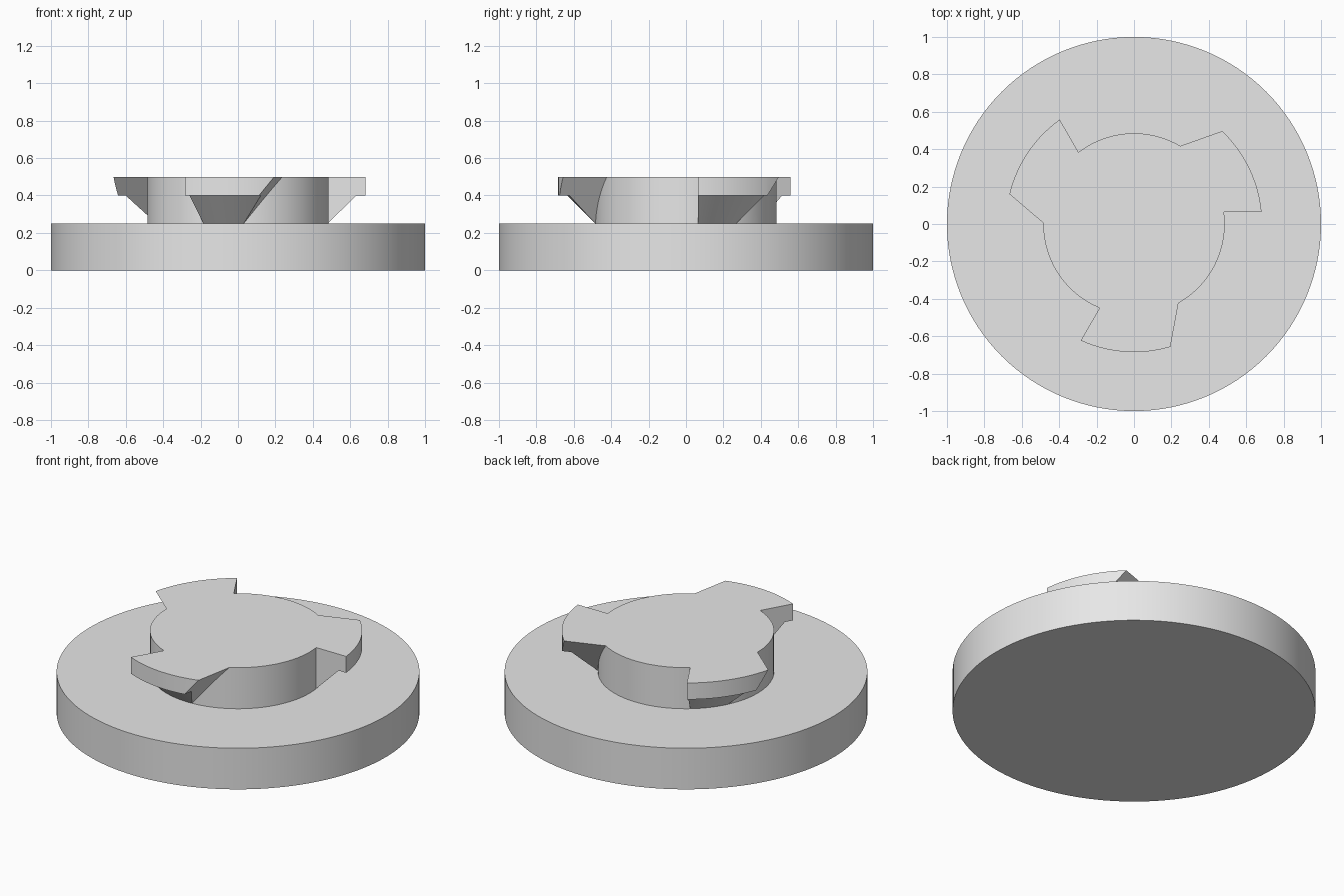
import bpy, bmesh, math
from mathutils import Matrix, Vector

if "Cube" in bpy.data.objects:
    bpy.data.objects.remove(bpy.data.objects["Cube"])

HUB_R, BASE_TOP, TOP = 0.485, 0.25, 0.5

# Single plain grey finish
grey = bpy.data.materials.new("plain_grey")
grey.use_nodes = True
colour = (0.8, 0.8, 0.8, 1)
grey.diffuse_color = colour
for node in grey.node_tree.nodes:
    if node.type == "BSDF_PRINCIPLED":
        node.inputs["Base Color"].default_value = colour


def finish(name, bm):
    mesh = bpy.data.meshes.new(name)
    bm.to_mesh(mesh)
    bm.free()
    mesh.materials.append(grey)
    obj = bpy.data.objects.new(name, mesh)
    bpy.context.collection.objects.link(obj)
    return obj


def activate(obj):
    bpy.ops.object.select_all(action="DESELECT")
    obj.select_set(True)
    bpy.context.view_layer.objects.active = obj


def disc(name, radius, bottom, top):
    bm = bmesh.new()
    bmesh.ops.create_cone(bm, cap_ends=True, segments=128, radius1=radius,
                          radius2=radius, depth=top - bottom,
                          matrix=Matrix.Translation((0, 0, (bottom + top) / 2)))
    return finish(name, bm)


def cut(bm, point, normal):
    bmesh.ops.bisect_plane(bm, geom=bm.verts[:] + bm.edges[:] + bm.faces[:],
                           plane_co=point, plane_no=normal, clear_outer=True)


def tab(name, turn):
    # Swept lip with a chamfered underside
    bm = bmesh.new()
    profile = [(0.4, 0.2), (0.435, 0.2), (0.635, 0.4),
               (0.685, 0.4), (0.685, TOP), (0.4, TOP)]
    verts = [bm.verts.new((r, 0, z)) for r, z in profile]
    edges = [bm.edges.new((v, verts[i - 1])) for i, v in enumerate(verts)]
    bmesh.ops.spin(bm, geom=verts + edges, angle=math.pi / 2, steps=32,
                   axis=(0, 0, 1), cent=(0, 0, 0))
    # Upright end, then slanted lead-in end
    lead = math.radians(19.5)
    cut(bm, (0, 0.065, 0), (0, -1, 0))
    cut(bm, (0.255, 0.42, TOP),
        Vector((-math.sin(lead), math.cos(lead), -0.77)).normalized())
    bmesh.ops.holes_fill(bm, edges=bm.edges[:], sides=0)
    bmesh.ops.recalc_face_normals(bm, faces=bm.faces[:])
    bmesh.ops.rotate(bm, verts=bm.verts[:], cent=(0, 0, 0),
                     matrix=Matrix.Rotation(turn, 3, "Z"))
    return finish(name, bm)


# Round base and raised hub
base = disc("base_disc", 1, 0, BASE_TOP)
hub = disc("locking_hub", HUB_R, 0.15, TOP)

# Three locking tabs merged into the hub
for i in range(3):
    part = tab("locking_tab", i * math.tau / 3)
    activate(hub)
    mod = hub.modifiers.new("merge_tab", "BOOLEAN")
    mod.operation = "UNION"
    mod.solver = "EXACT"
    mod.object = part
    bpy.ops.object.modifier_apply(modifier=mod.name)
    bpy.data.objects.remove(part)

for obj in (base, hub):
    activate(obj)
    bpy.ops.object.shade_smooth_by_angle(angle=math.radians(25))
